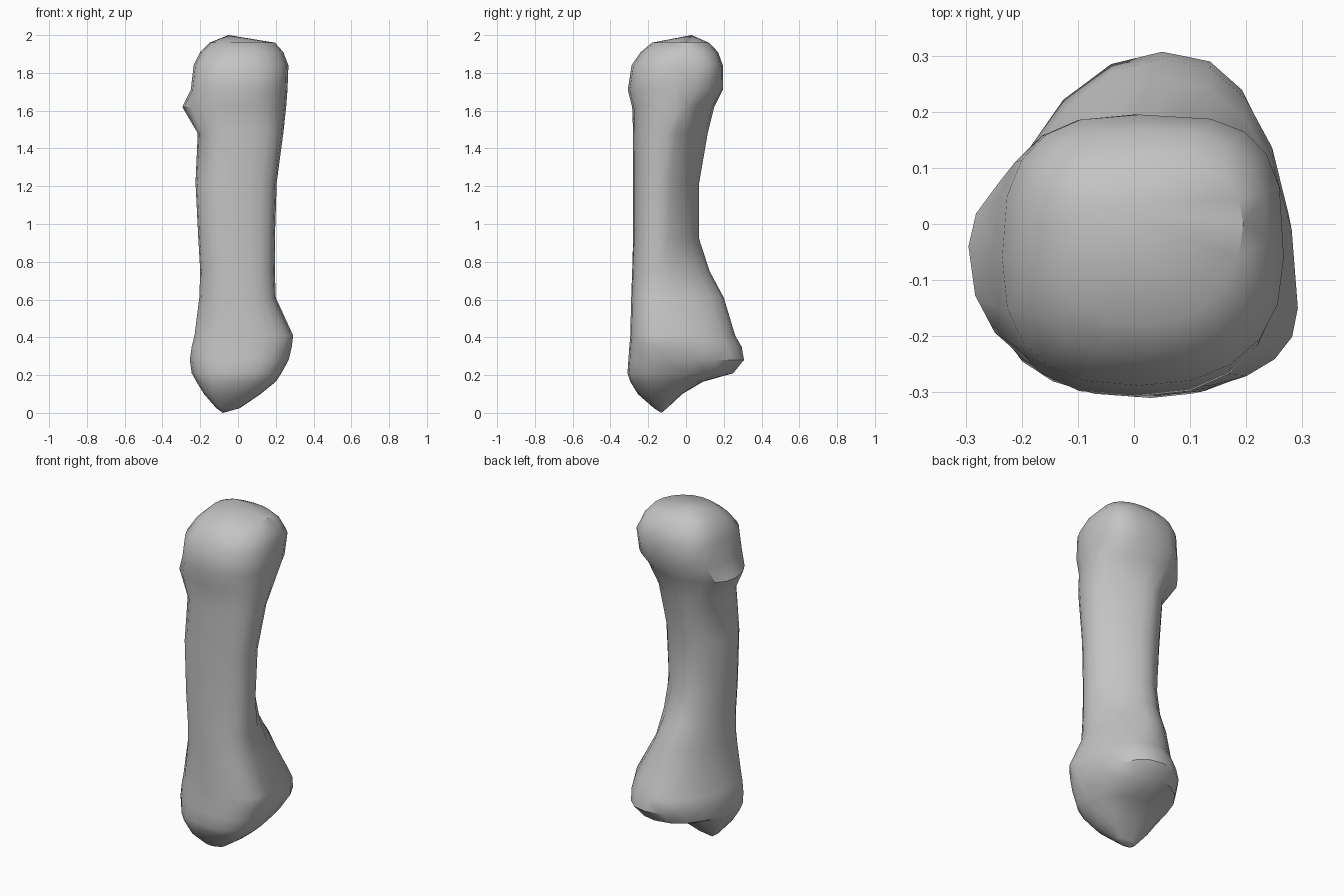
import bpy
import bmesh
import math

cube = bpy.data.objects.get("Cube")
if cube:
    bpy.data.objects.remove(cube, do_unlink=True)

SEGMENTS = 20

# Cross-sections: height, left, right, front, back, centre x, widest y
SECTIONS = [
    (.025, -.115, .01, -.17, -.10, -.07, -.13),
    (.10, -.18, .12, -.255, -.02, -.04, -.14),
    (.165, -.22, .20, -.295, .09, .0, -.14),
    (.21, -.245, .23, -.31, .25, .03, -.13),
    (.28, -.255, .268, -.305, .307, .05, -.13),
    (.35, -.245, .285, -.30, .295, .05, -.14),
    (.41, -.23, .292, -.295, .26, .05, -.15),
    (.61, -.205, .20, -.29, .20, .02, -.14),
    (.75, -.20, .195, -.285, .125, -.02, -.14),
    (.92, -.21, .195, -.28, .07, -.05, -.14),
    (1.22, -.225, .205, -.28, .07, -.05, -.13),
    (1.48, -.213, .24, -.28, .115, -.04, -.10),
    (1.62, -.295, .255, -.285, .15, -.02, -.04),
    (1.71, -.25, .262, -.308, .195, .0, -.05),
    (1.84, -.235, .267, -.288, .195, .01, -.06),
    (1.91, -.20, .24, -.24, .17, .02, -.03),
    (1.96, -.15, .195, -.18, .12, .02, .0),
]

# Corner sharpness by height: back right, back left, front left, front right
# (below one is boxy, above one is flattened towards a straight flank)
CORNERS = [
    (.08, .8, .85, .78, .8),
    (.30, .8, 1.05, .9, .9),
    (.58, 1.1, 1.0, .92, .85),
    (.85, 1.3, 1.1, .93, .74),
    (1.5, 1.3, 1.05, .93, .72),
    (1.62, 1.1, 1.0, .88, .75),
    (1.74, .62, .72, .78, .84),
    (1.85, .6, .72, .78, .86),
    (1.97, .9, .8, .92, 1.0),
]


def corner_sharpness(z, quarter):
    """Blend the sharpness of one quarter between the listed heights."""
    for low, high in zip(CORNERS, CORNERS[1:]):
        if z < high[0]:
            t = max(0, (z - low[0]) / (high[0] - low[0]))
            return low[quarter] + t * (high[quarter] - low[quarter])
    return CORNERS[-1][quarter]


def power(value, exponent):
    """Signed power, used to shape a quarter of an oval."""
    return math.copysign(abs(value) ** exponent, value)


def section_point(section, index):
    """One point on an oval that has four different quarters."""
    z, left, right, front, back, cx, cy = section
    angle = math.tau * index / SEGMENTS
    quarter = 1 + 4 * index // SEGMENTS
    sharpness = corner_sharpness(z, quarter)
    c, s = math.cos(angle), math.sin(angle)
    # Snap the four extremes so that each quarter meets the next exactly
    c = power(c, sharpness) if abs(c) > .001 else 0
    s = power(s, sharpness) if abs(s) > .001 else 0
    x = cx + c * (right - cx if c > 0 else cx - left)
    y = cy + s * (back - cy if s > 0 else cy - front)
    return x, y, z


def close_end(bm, ring, tip):
    """Fan of triangles from a ring to a single tip."""
    apex = bm.verts.new(tip)
    for i in range(SEGMENTS):
        bm.faces.new((ring[i], ring[(i + 1) % SEGMENTS], apex))


def make_bone(material):
    bm = bmesh.new()
    rings = [[bm.verts.new(section_point(section, i)) for i in range(SEGMENTS)]
             for section in SECTIONS]

    # Shaft, flared base and rounded head in one skin
    for low, high in zip(rings, rings[1:]):
        for i in range(SEGMENTS):
            j = (i + 1) % SEGMENTS
            bm.faces.new((low[i], low[j], high[j], high[i]))

    # Blunt lower end and domed top
    close_end(bm, rings[0], (-.08, -.13, 0))
    close_end(bm, rings[-1], (-.05, .03, 2))

    bmesh.ops.triangulate(bm, faces=bm.faces[:], quad_method='SHORT_EDGE')
    bmesh.ops.recalc_face_normals(bm, faces=bm.faces[:])

    mesh = bpy.data.meshes.new("bone")
    bm.to_mesh(mesh)
    bm.free()
    mesh.materials.append(material)
    bone = bpy.data.objects.new("bone", mesh)
    bpy.context.collection.objects.link(bone)
    return bone


# Plain grey surface
grey = bpy.data.materials.new("bone_grey")
grey.use_nodes = True
colour = (.55, .55, .55, 1)
grey.diffuse_color = colour
for node in grey.node_tree.nodes:
    if node.type == 'BSDF_PRINCIPLED':
        node.inputs["Base Color"].default_value = colour

bone = make_bone(grey)

# Soft shading with the hard ridges kept
bpy.ops.object.select_all(action='DESELECT')
bone.select_set(True)
bpy.context.view_layer.objects.active = bone
bpy.ops.object.shade_smooth_by_angle(angle=math.radians(35))
